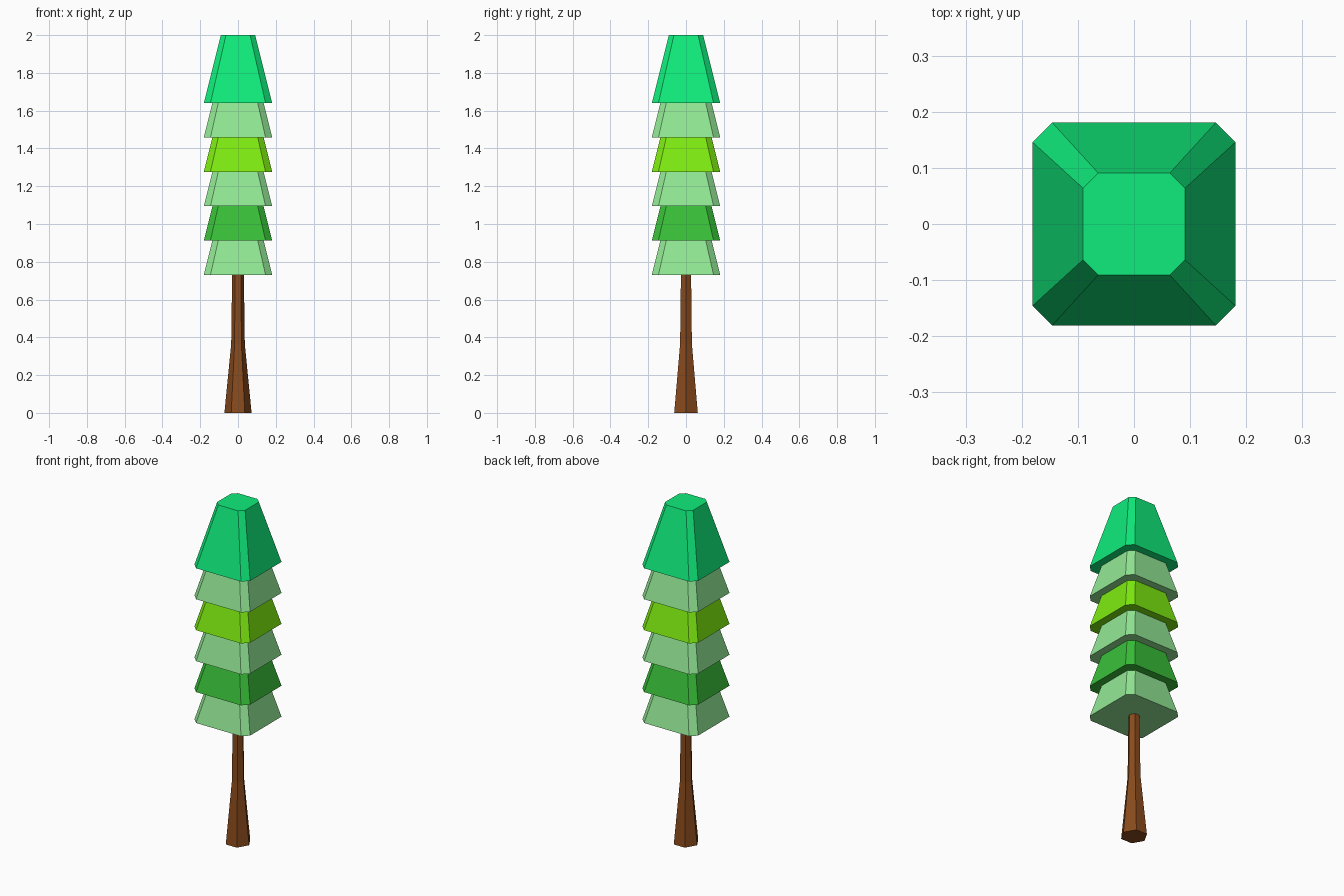
import bpy, bmesh
from math import cos, sin, pi

if "Cube" in bpy.data.objects:
    bpy.data.objects.remove(bpy.data.objects["Cube"])


def material(name, rgb):
    m = bpy.data.materials.new(name)
    m.diffuse_color = (*rgb, 1)
    m.use_nodes = True
    m.node_tree.nodes["Principled BSDF"].inputs["Base Color"].default_value = m.diffuse_color
    return m


def loft(name, rings, mat):
    """Closed flat-shaded solid through a stack of equal-sized rings."""
    bm = bmesh.new()
    loops = [[bm.verts.new(p) for p in ring] for ring in rings]
    for a, b in zip(loops, loops[1:]):
        for i in range(len(a)):
            j = (i + 1) % len(a)
            bm.faces.new((a[i], a[j], b[j], b[i]))
    bm.faces.new(loops[0][::-1])
    bm.faces.new(loops[-1])
    bmesh.ops.recalc_face_normals(bm, faces=bm.faces)
    mesh = bpy.data.meshes.new(name)
    bm.to_mesh(mesh)
    bm.free()
    mesh.materials.append(mat)
    obj = bpy.data.objects.new(name, mesh)
    bpy.context.collection.objects.link(obj)
    return obj


def hexagon(r, z):
    return [(r * cos(i * pi / 3), r * sin(i * pi / 3), z) for i in range(6)]


def cut_square(h, c, z):
    """Square of half-width h with corners cut at c."""
    return [(x, y, z) for x, y in ((h, -c), (h, c), (c, h), (-c, h),
                                   (-h, c), (-h, -c), (-c, -h), (c, -h))]


# Flared hexagonal trunk
loft("trunk", [hexagon(0.072, 0), hexagon(0.036, 0.365), hexagon(0.031, 0.74)],
     material("bark", (0.25, 0.07, 0.012)))

# Stacked foliage tiers, each nesting into the one above
pale = material("pale_green", (0.29, 0.81, 0.30))
tiers = [pale, material("mid_green", (0.04, 0.53, 0.04)), pale,
         material("lime_green", (0.21, 0.84, 0.005)), pale,
         material("top_green", (0.005, 0.84, 0.20))]
for n, mat in enumerate(tiers):
    z = 0.73 + n * 0.182
    loft(f"foliage_tier_{n + 1}",
         [cut_square(0.181, 0.146, z), cut_square(0.091, 0.064, z + 0.36)], mat)
